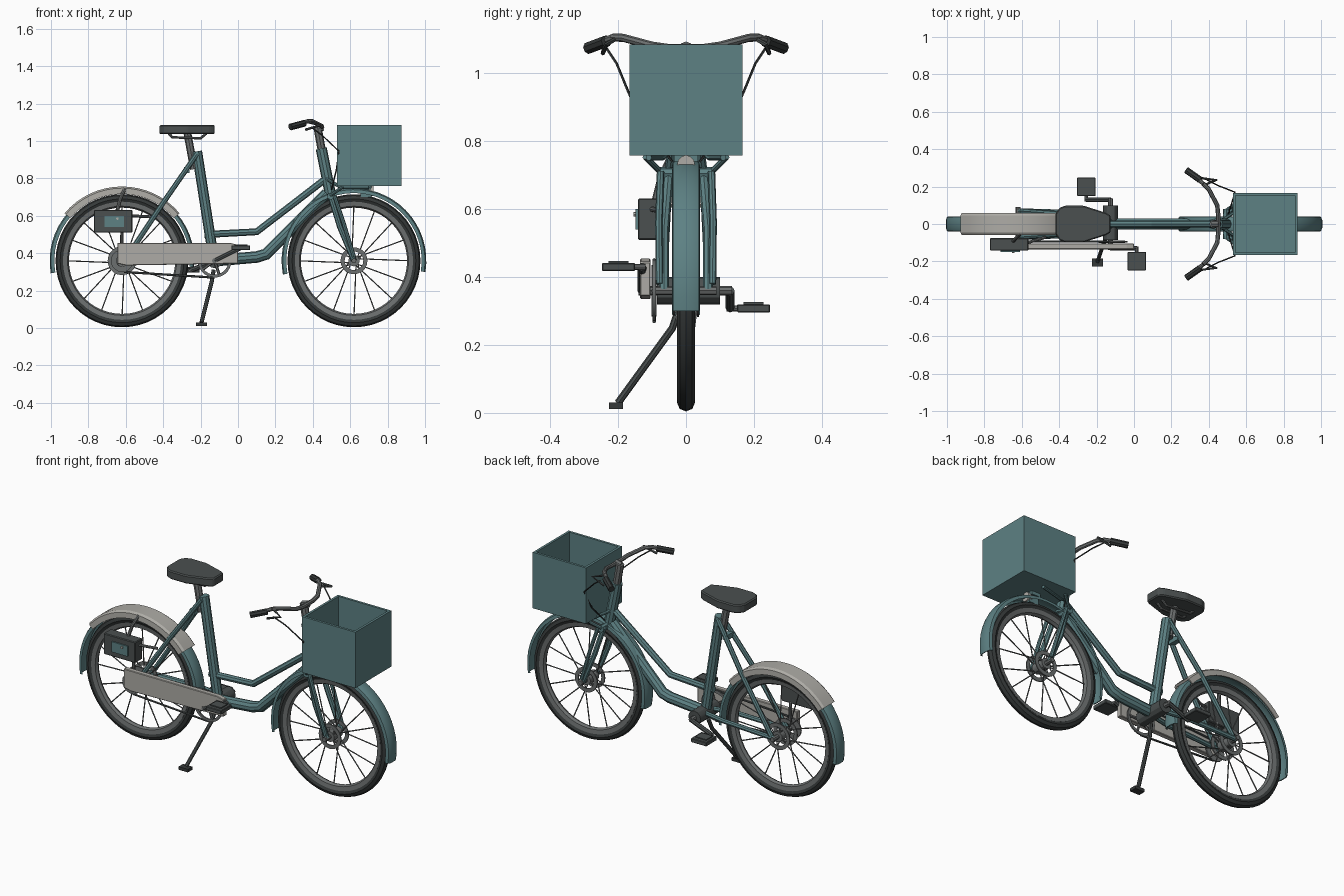
import bpy, bmesh
from math import sin, cos, pi, radians
from mathutils import Vector

if "Cube" in bpy.data.objects:
    bpy.data.objects.remove(bpy.data.objects["Cube"])


def material(name, rgb):
    m = bpy.data.materials.new(name)
    m.diffuse_color = (*rgb, 1)
    m.use_nodes = True
    m.node_tree.nodes["Principled BSDF"].inputs["Base Color"].default_value = m.diffuse_color
    return m


TEAL = material("teal_paint", (0.11, 0.22, 0.23))
DARK = material("dark_grey", (0.07, 0.08, 0.08))
BLACK = material("rubber", (0.035, 0.04, 0.04))
STEEL = material("steel", (0.15, 0.16, 0.16))
LIGHT = material("light_grey", (0.42, 0.41, 0.38))


def finish(name, bm, mat, smooth=True):
    bmesh.ops.recalc_face_normals(bm, faces=bm.faces[:])
    me = bpy.data.meshes.new(name)
    bm.to_mesh(me)
    bm.free()
    me.materials.append(mat)
    ob = bpy.data.objects.new(name, me)
    bpy.context.collection.objects.link(ob)
    if smooth:
        bpy.ops.object.select_all(action='DESELECT')
        ob.select_set(True)
        bpy.context.view_layer.objects.active = ob
        bpy.ops.object.shade_smooth_by_angle(angle=radians(30))
    return ob


def tubes(name, paths, r, mat, mirror=False, sides=8):
    """Round tubes along point paths, with mitred bends."""
    bm = bmesh.new()
    paths = [[Vector(p) for p in path] for path in paths]
    if mirror:
        paths += [[Vector((p.x, -p.y, p.z)) for p in path] for path in paths]
    for path in paths:
        rings, u = [], None
        for i, p in enumerate(path):
            a = (p - path[i - 1]).normalized() if i else None
            b = (path[i + 1] - p).normalized() if i < len(path) - 1 else None
            t = ((a or b) + (b or a)).normalized()
            if u is None:
                u = t.cross(Vector((0, 1, 0)) if abs(t.y) < .9 else Vector((1, 0, 0)))
            u = (u - t * u.dot(t)).normalized()
            v = t.cross(u)
            rings.append([bm.verts.new(p + r * (u * cos(k * 2 * pi / sides) + v * sin(k * 2 * pi / sides)))
                          for k in range(sides)])
        for q, s in zip(rings, rings[1:]):
            for k in range(sides):
                j = (k + 1) % sides
                bm.faces.new((q[k], q[j], s[j], s[k]))
        bm.faces.new(rings[0])
        bm.faces.new(rings[-1])
    return finish(name, bm, mat)


def sweep(name, profile, x, z, mat, a0=0, a1=360, seg=40):
    """Turn a closed (radius, y) profile about a sideways axle at x, z."""
    bm = bmesh.new()
    full = a1 - a0 == 360
    rings = []
    for i in range(seg if full else seg + 1):
        a = radians(a0 + (a1 - a0) * i / seg)
        rings.append([bm.verts.new((x + r * cos(a), y, z + r * sin(a))) for r, y in profile])
    n = len(profile)
    for i in range(seg):
        q, s = rings[i], rings[(i + 1) % len(rings)]
        for k in range(n):
            j = (k + 1) % n
            bm.faces.new((q[k], q[j], s[j], s[k]))
    if not full:
        bm.faces.new(rings[0])
        bm.faces.new(rings[-1])
    return finish(name, bm, mat)


def prism(name, outline, axis, lo, hi, mat, bevel=0):
    """Extrude a flat outline along y or z."""
    bm = bmesh.new()
    place = (lambda a, b, c: (a, c, b)) if axis == 'y' else (lambda a, b, c: (a, b, c))
    f = bm.faces.new([bm.verts.new(place(a, b, lo)) for a, b in outline])
    ext = bmesh.ops.extrude_face_region(bm, geom=[f])
    d = (0, hi - lo, 0) if axis == 'y' else (0, 0, hi - lo)
    bmesh.ops.translate(bm, vec=d, verts=[v for v in ext['geom'] if isinstance(v, bmesh.types.BMVert)])
    if bevel:
        bmesh.ops.bevel(bm, geom=bm.edges[:], offset=bevel, segments=1, affect='EDGES')
    return finish(name, bm, mat, False)


def box(name, x0, x1, y0, y1, z0, z1, mat, bevel=0):
    return prism(name, [(x0, y0), (x1, y0), (x1, y1), (x0, y1)], 'z', z0, z1, mat, bevel)


# wheels: tyre, rim, hub, spokes, fender
AZ = 0.36
for label, cx, hub_r, a0, a1 in (("rear", -0.62, 0.055, -5, 190), ("front", 0.62, 0.05, -9, 191)):
    sweep(label + "_tyre", [(0.331 + 0.0245 * cos(k * pi / 4), 0.026 * sin(k * pi / 4)) for k in range(8)],
          cx, AZ, BLACK, seg=48)
    sweep(label + "_rim", [(0.316, -0.02), (0.316, 0.02), (0.292, 0.016), (0.284, 0), (0.292, -0.016)],
          cx, AZ, STEEL, seg=48)
    sweep(label + "_hub", [(0.012, -0.04), (0.012, 0.04), (0.03, 0.04), (0.03, -0.04)], cx, AZ, STEEL, seg=16)
    for s in (-1, 1):
        sweep(label + "_hub_flange", [(hub_r, 0.032 * s), (hub_r, 0.038 * s), (hub_r + .022, 0.038 * s),
              (hub_r + .022, 0.032 * s)], cx, AZ, STEEL, seg=20)
    tubes(label + "_axle", [[(cx, -0.09, AZ), (cx, 0.09, AZ)]], 0.013, STEEL)
    spokes = []
    for k in range(16):
        a, b = 2 * pi * k / 16, 2 * pi * k / 16 + (0.35 if k % 4 < 2 else -0.35)
        spokes.append([(cx + .03 * cos(b), (-1) ** k * .034, AZ + .03 * sin(b)),
                       (cx + .292 * cos(a), 0, AZ + .292 * sin(a))])
    tubes(label + "_spokes", spokes, 0.0035, STEEL, sides=5)
    sweep(label + "_fender", [(.366, -.041), (.38, -.038), (.387, -.02), (.387, .02), (.38, .038), (.366, .041),
          (.362, .041), (.376, .034), (.382, .019), (.382, -.019), (.376, -.034), (.362, -.041)],
          cx, AZ, TEAL, a0, a1, 30)

# pale guard above the rear fender, with its bracket
sweep("rear_guard", [(.362, -.06), (.393, -.058), (.402, -.045), (.402, .045), (.393, .058), (.362, .06),
      (.362, .054), (.39, .05), (.39, -.05), (.362, -.054)], -0.62, 0.355, LIGHT, 40, 140, 16)
tubes("guard_bracket", [[(-.645, -.09, .63), (-.63, -.075, .69), (-.605, -.05, .745)]], .010, STEEL)

# frame tubes
tubes("down_tube", [[(.475, 0, .72), (.15, 0, .395), (.10, 0, .38), (-.13, 0, .36)]], .031, TEAL, sides=10)
tubes("upper_tube", [[(.465, 0, .795), (.10, 0, .515), (-.18, 0, .50)]], .019, TEAL)
tubes("seat_tube", [[(-.22, 0, .945), (-.13, 0, .37)]], .028, TEAL, sides=10)
tubes("head_tube", [[(.445, 0, .96), (.495, 0, .71)]], .03, TEAL, sides=10)
tubes("seat_stays", [[(-.22, .02, .93), (-.40, .055, .67), (-.60, .07, .37)]], .014, TEAL, True)
tubes("chain_stays", [[(-.13, .03, .37), (-.28, .06, .37), (-.62, .07, .36)]], .014, TEAL, True)
box("stay_bridge", -.29, -.26, -.035, .035, .83, .86, TEAL)

# fork with doubled legs and crowns
tubes("fork_legs", [[(.49, .05, .72), (.545, .065, .54), (.62, .065, AZ)]], .015, TEAL, True)
tubes("fork_springs", [[(.515, .075, .71), (.565, .08, .56), (.62, .078, .38)]], .011, TEAL, True)
tubes("fork_crown", [[(.495, -.08, .705), (.495, .08, .705)]], .019, TEAL)

# crank housing, chainring, chain, cranks, pedals
CX, CZ = -0.125, 0.36
tubes("crank_housing", [[(CX, -.085, CZ), (CX, .10, CZ)]], .04, DARK, sides=12)
sweep("chainring", [(.074, -.098), (.074, -.09), (.09, -.09), (.09, -.098)], CX, CZ, STEEL, seg=28)
tubes("chainring_arms", [[(CX, -.094, CZ), (CX + .078 * cos(k * pi * .4), -.094, CZ + .078 * sin(k * pi * .4))]
      for k in range(5)], .008, STEEL, sides=6)
sweep("rear_sprocket", [(.03, -.098), (.03, -.09), (.06, -.09), (.06, -.098)], -.62, AZ, STEEL, seg=20)
tubes("chain", [[(-.61, -.094, .30), (CX, -.094, .27)], [(-.61, -.094, .42), (CX, -.094, .45)]], .006, DARK, sides=6)
prism("chain_case", [(-.645, .345), (-.60, .335), (0, .345), (0, .445), (-.04, .455), (-.645, .455)],
      'y', -.135, -.105, LIGHT, .003)
tubes("crank_axle", [[(CX, -.14, CZ), (CX, .135, CZ)]], .014, STEEL)
for label, s, px, pz in (("left", -1, .015, .43), ("right", 1, -.255, .308)):
    tubes(label + "_crank", [[(CX, s * .13, CZ), (px, s * .13, pz)]], .013, DARK)
    tubes(label + "_pedal_axle", [[(px, s * .12, pz), (px, s * .2, pz)]], .009, STEEL)
    y0, y1 = sorted((s * .15, s * .248))
    box(label + "_pedal", px - .05, px + .05, y0, y1, pz - .012, pz + .012, DARK, .003)
    box(label + "_pedal_grip", px - .035, px + .035, y0 + .02, y1 - .02, pz + .012, pz + .018, DARK)

# kickstand
tubes("kickstand", [[(-.13, -.02, .31), (-.14, -.04, .25), (-.195, -.2, .03)]], .011, DARK)
box("kickstand_foot", -.225, -.165, -.227, -.185, .012, .03, BLACK)

# seat, rails and post
half = [(-.42, .055), (-.40, .085), (-.37, .098), (-.27, .098), (-.15, .06), (-.125, .045)]
prism("seat", half + [(x, -y) for x, y in reversed(half)], 'z', 1.037, 1.086, DARK, .006)
tubes("seat_rails", [[(-.37, .03, 1.04), (-.35, .03, 1.02), (-.20, .02, 1.015), (-.17, .02, 1.04)]], .007, STEEL, True)
tubes("seat_post", [[(-.235, 0, .85), (-.27, 0, 1.04)]], .021, STEEL)

# handlebar, grips, levers, cables
tubes("stem", [[(.455, 0, .91), (.425, 0, 1.075)]], .022, STEEL)
bar = [(.43, .0, 1.07), (.45, .05, 1.075), (.445, .10, 1.082), (.40, .185, 1.105), (.37, .215, 1.106)]
tubes("handlebar", [[(x, -y, z) for x, y, z in reversed(bar[1:])] + bar[1:]], .012, STEEL)
tubes("stem_clamp", [[(.42, 0, 1.065), (.455, 0, 1.075)]], .02, STEEL)
tubes("handlebar_ends", [[bar[-1], (.30, .28, 1.08)]], .011, STEEL, True)
tubes("grips", [[(.355, .235, 1.095), (.28, .288, 1.075)]], .018, BLACK, True)
tubes("brake_levers", [[(.38, .21, 1.10), (.44, .235, 1.085), (.36, .245, 1.06)]], .007, DARK, True, 6)
tubes("cables", [[(.39, .235, 1.075), (.45, .205, 1.03), (.54, .17, .945), (.525, .12, .84), (.50, .04, .74)]],
      .004, BLACK, True, 5)

# open carrier box and its supports
bm = bmesh.new()
bmesh.ops.create_cube(bm, size=1)
bmesh.ops.delete(bm, geom=[f for f in bm.faces if f.normal.z > .9], context='FACES_ONLY')
for v in bm.verts:
    v.co = Vector((.7025 + v.co.x * .345, v.co.y * .332, .9225 + v.co.z * .327))
carrier = finish("carrier_box", bm, TEAL, False)
mod = carrier.modifiers.new("wall", 'SOLIDIFY')
mod.thickness, mod.offset = .014, -1
mod.use_even_offset = True
tubes("box_supports", [[(.47, .02, .80), (.55, .07, .752), (.70, .11, .752)],
      [(.495, .075, .71), (.56, .12, .755)]], .009, TEAL, True)
box("box_bracket", .655, .712, -.035, .035, .74, .762, TEAL)
prism("light_bracket", [(.655, .70), (.715, .70), (.715, .76), (.655, .76)], 'y', -.02, .02, TEAL)
tubes("front_light", [[(.70, 0, .733), (.725, 0, .733)]], .026, LIGHT, sides=12)

# rear side box with panel and mounting rod
box("side_box", -.77, -.565, -.142, -.075, .51, .632, DARK, .004)
box("side_box_panel", -.715, -.61, -.149, -.14, .54, .60, TEAL)
tubes("side_box_button", [[(-.645, -.155, .585), (-.645, -.14, .585)]], .007, LIGHT)
tubes("side_box_rod", [[(-.57, -.10, .60), (-.47, -.07, .595)]], .008, STEEL)
tubes("side_box_lower_rod", [[(-.62, -.08, .52), (-.62, -.075, .38)]], .009, STEEL)
